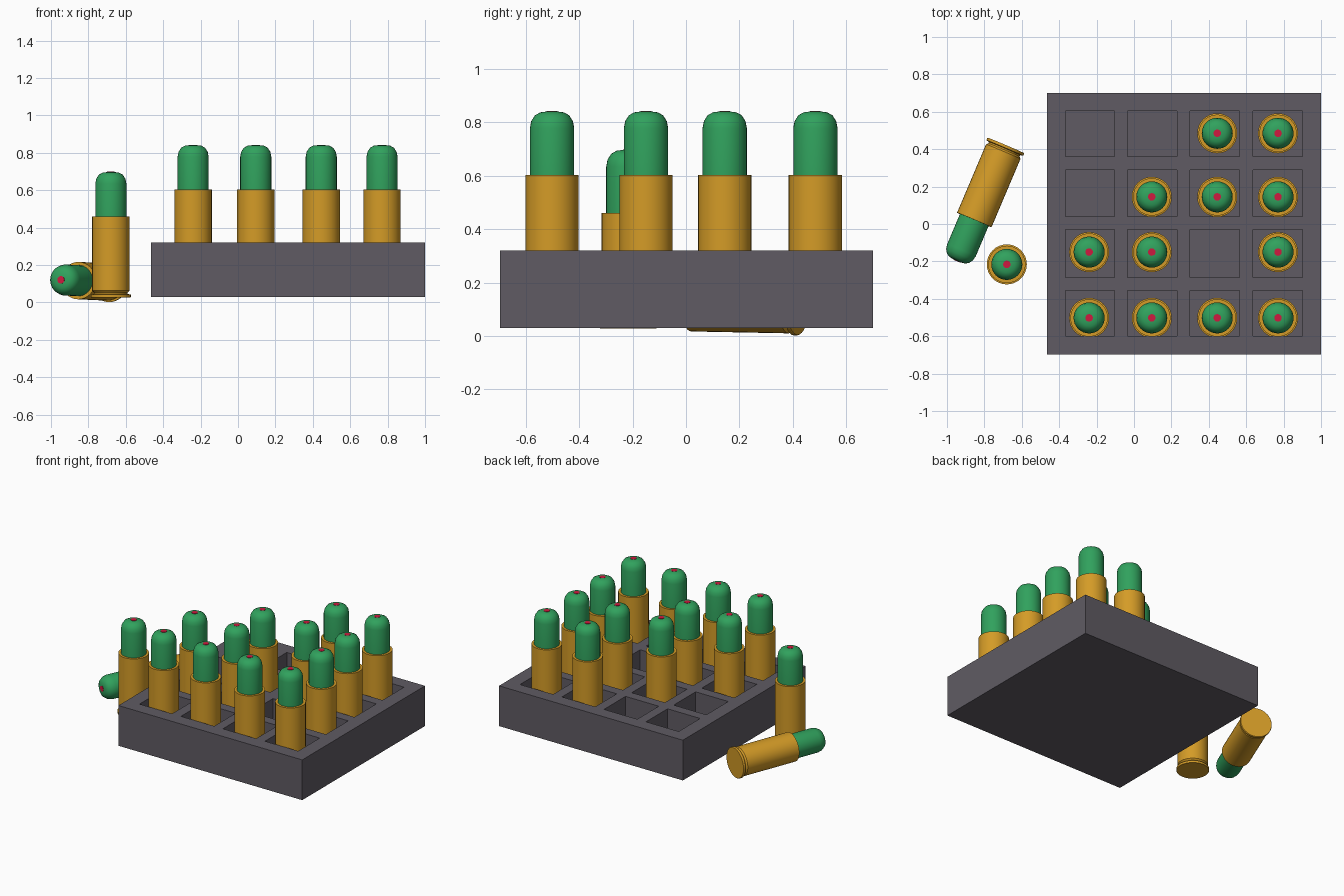
import bpy, bmesh, math
from mathutils import Matrix, Vector

if "Cube" in bpy.data.objects:
    bpy.data.objects.remove(bpy.data.objects["Cube"])

SIDES = 32


def material(name, rgb):
    m = bpy.data.materials.new(name)
    m.diffuse_color = (*rgb, 1)
    m.use_nodes = True
    m.node_tree.nodes["Principled BSDF"].inputs["Base Color"].default_value = m.diffuse_color
    return m


def finish(bm, name, mat):
    bmesh.ops.recalc_face_normals(bm, faces=bm.faces)
    me = bpy.data.meshes.new(name)
    bm.to_mesh(me)
    bm.free()
    me.materials.append(mat)
    return me


def lathe(name, profile, mat):
    """Spin (radius, height) points around z; radius 0 closes an end."""
    bm = bmesh.new()
    vs = [bm.verts.new((r, 0, z)) for r, z in profile]
    es = [bm.edges.new(p) for p in zip(vs, vs[1:])]
    bmesh.ops.spin(bm, geom=vs + es, axis=(0, 0, 1), cent=(0, 0, 0),
                   angle=math.tau, steps=SIDES, use_duplicate=False)
    bmesh.ops.remove_doubles(bm, verts=bm.verts, dist=0.0005)
    me = finish(bm, name, mat)
    me.shade_smooth()
    me.set_sharp_from_angle(angle=math.radians(30))
    return me


def place(name, me, matrix=Matrix()):
    ob = bpy.data.objects.new(name, me)
    ob.matrix_world = matrix
    bpy.context.collection.objects.link(ob)
    return ob


brass = material("brass", (0.66, 0.33, 0.02))
green = material("green", (0.03, 0.36, 0.11))
red = material("red", (0.62, 0.01, 0.05))
grey = material("tray_grey", (0.115, 0.105, 0.125))

# Cartridge parts, base at the origin, pointing up
parts = {
    "case": lathe("case", [(0, 0), (0.105, 0), (0.107, 0.003), (0.107, 0.015),
                           (0.09, 0.018), (0.09, 0.026), (0.1, 0.036),
                           (0.1, 0.433), (0.082, 0.433)], brass),
    "bullet": lathe("bullet", [(0.083, 0.42), (0.083, 0.608), (0.078, 0.634),
                               (0.064, 0.656), (0.044, 0.667), (0.02, 0.67),
                               (0, 0.67)], green),
    "tip": lathe("tip", [(0.02, 0.667), (0.02, 0.672), (0, 0.672)], red),
}


def cartridge(label, matrix):
    for part, me in parts.items():
        place(f"{label}_{part}", me, matrix)


# Tray: top grid, walls and floor extruded down, then pockets sunk in
xs = [-0.465, -0.365, -0.105, -0.035, 0.23, 0.30, 0.565, 0.635, 0.90, 1.0]
ys = [-0.697, -0.60, -0.355, -0.285, -0.03, 0.04, 0.29, 0.36, 0.605, 0.70]
TOP, BOTTOM, FLOOR = 0.32, 0.03, 0.171
bm = bmesh.new()
grid = [[bm.verts.new((x, y, TOP)) for y in ys] for x in xs]
pockets = []
for i in range(9):
    for j in range(9):
        f = bm.faces.new((grid[i][j], grid[i + 1][j],
                          grid[i + 1][j + 1], grid[i][j + 1]))
        if i % 2 and j % 2:
            pockets.append(f)
rim = [e for e in bm.edges if e.is_boundary]
new = bmesh.ops.extrude_edge_only(bm, edges=rim)["geom"]
for v in new:
    if isinstance(v, bmesh.types.BMVert):
        v.co.z = BOTTOM
bmesh.ops.holes_fill(bm, edges=[e for e in bm.edges if e.is_boundary], sides=0)
for f in bmesh.ops.extrude_discrete_faces(bm, faces=pockets)["faces"]:
    for v in f.verts:
        v.co.z = FLOOR
place("tray", finish(bm, "tray", grey))

# Cartridges standing in the pockets
columns = [-0.24, 0.095, 0.445, 0.77]
rows = [(-0.502, (0, 1, 2, 3)), (-0.15, (0, 1, 3)),
        (0.145, (1, 2, 3)), (0.485, (2, 3))]
for r, (y, filled) in enumerate(rows):
    for c in filled:
        cartridge(f"stored_{r}_{c}",
                  Matrix.Translation((columns[c], y, FLOOR)))

# Loose cartridges: one upright, one lying down
cartridge("upright", Matrix.Translation((-0.68, -0.216, 0.027)))
aim = Vector((-0.39, -0.92, 0.018)).to_track_quat('Z', 'Y').to_matrix().to_4x4()
cartridge("lying", Matrix.Translation((-0.685, 0.42, 0.109)) @ aim)
